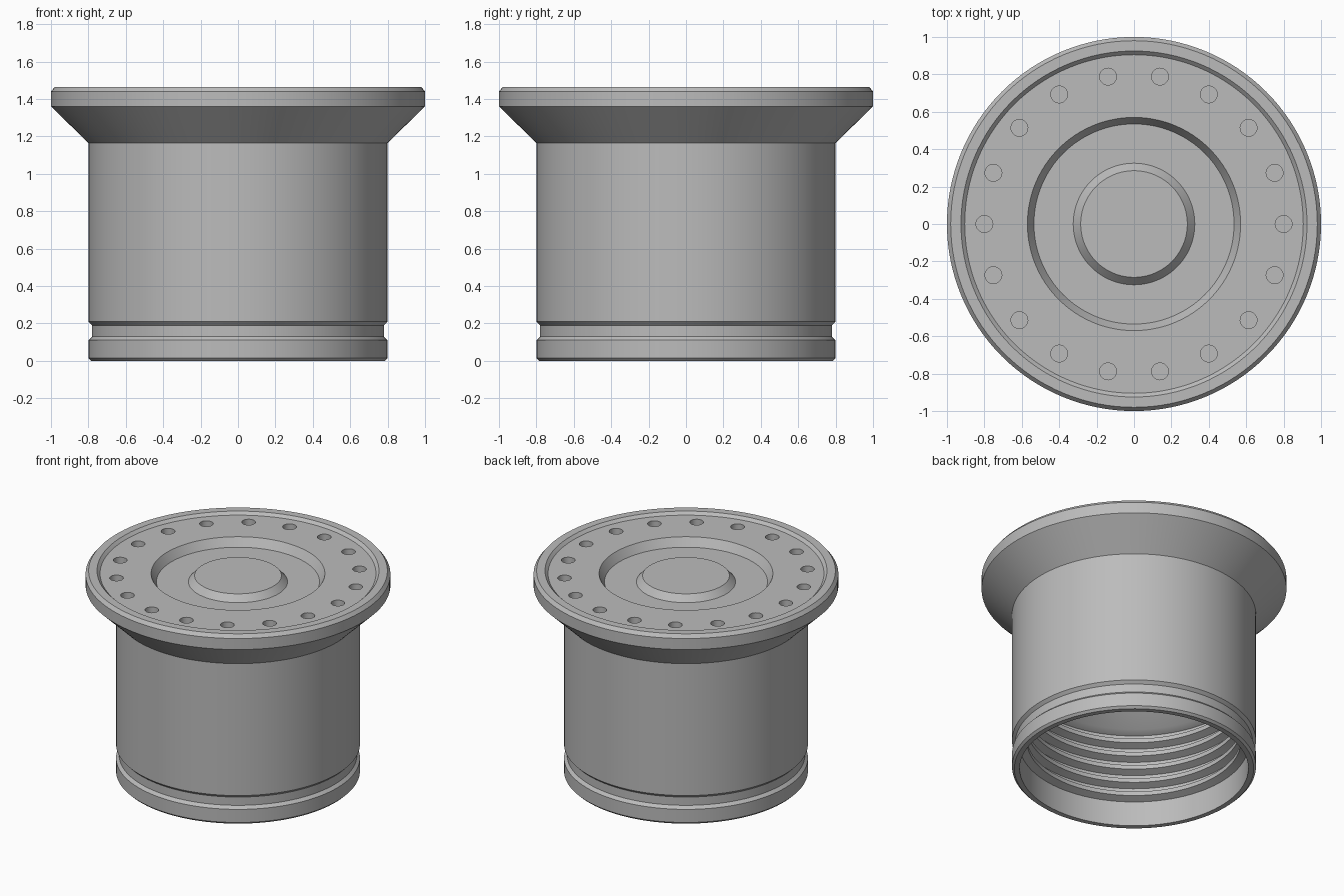
import bpy, bmesh, math
from mathutils import Matrix

SEGMENTS = 128
HOLES = 18

cube = bpy.data.objects.get("Cube")
if cube:
    bpy.data.objects.remove(cube, do_unlink=True)

# One plain grey for the whole part
grey = bpy.data.materials.new("machined_grey")
grey.use_nodes = True
colour = (0.5, 0.5, 0.5, 1)
grey.diffuse_color = colour
grey.node_tree.nodes["Principled BSDF"].inputs["Base Color"].default_value = colour


def make_object(name, bm):
    bmesh.ops.recalc_face_normals(bm, faces=bm.faces)
    mesh = bpy.data.meshes.new(name)
    bm.to_mesh(mesh)
    bm.free()
    mesh.materials.append(grey)
    obj = bpy.data.objects.new(name, mesh)
    bpy.context.collection.objects.link(obj)
    return obj


def lathe(name, profile):
    """Spin an (r, z) profile, starting and ending on the axis, about z."""
    bm = bmesh.new()
    verts = [bm.verts.new((r, 0, z)) for r, z in profile]
    edges = [bm.edges.new(pair) for pair in zip(verts, verts[1:])]
    bmesh.ops.spin(bm, geom=verts + edges, cent=(0, 0, 0), axis=(0, 0, 1),
                   angle=math.tau, steps=SEGMENTS, use_duplicate=False)
    bmesh.ops.remove_doubles(bm, verts=bm.verts, dist=0.0005)
    return make_object(name, bm)


# Top face: boss, round recess, bolt plate and raised rim
top = [(0, 1.43), (0.285, 1.43), (0.325, 1.385), (0.535, 1.385), (0.57, 1.445),
       (0.905, 1.445), (0.925, 1.465)]
# Outside: flange, cone, barrel, groove and foot
outside = [(0.98, 1.465), (1, 1.44), (1, 1.36), (0.8, 1.165), (0.8, 0.21),
           (0.78, 0.19), (0.78, 0.13), (0.8, 0.11), (0.8, 0.015), (0.785, 0)]
# Inside: plain bore, ring ribs, then a tapering roof
inside = [(0.75, 0), (0.75, 0.18)]
for i in range(5):
    z = 0.18 + 0.1 * i
    inside += [(0.7, z + 0.02), (0.7, z + 0.05), (0.75, z + 0.07), (0.75, z + 0.1)]
inside += [(0.7, 0.7), (0.45, 0.95), (0, 0.95)]
body = lathe("flanged_body", top + outside + inside)

# Blind bolt holes around the plate
bm = bmesh.new()
for i in range(HOLES):
    turn = Matrix.Rotation(math.tau * i / HOLES, 4, "Z")
    bmesh.ops.create_cone(bm, cap_ends=True, segments=32, radius1=0.045, radius2=0.045,
                          depth=0.2, matrix=turn @ Matrix.Translation((0.8, 0, 1.485)))
cutter = make_object("hole_cutter", bm)
cutter.hide_render = True

cut = body.modifiers.new("bolt_holes", "BOOLEAN")
cut.operation = "DIFFERENCE"
cut.solver = "EXACT"
cut.object = cutter
bpy.context.view_layer.objects.active = body
body.select_set(True)
cutter.select_set(False)
bpy.ops.object.modifier_apply(modifier=cut.name)
bpy.data.objects.remove(cutter, do_unlink=True)
bpy.ops.object.shade_smooth_by_angle(angle=math.radians(25))
